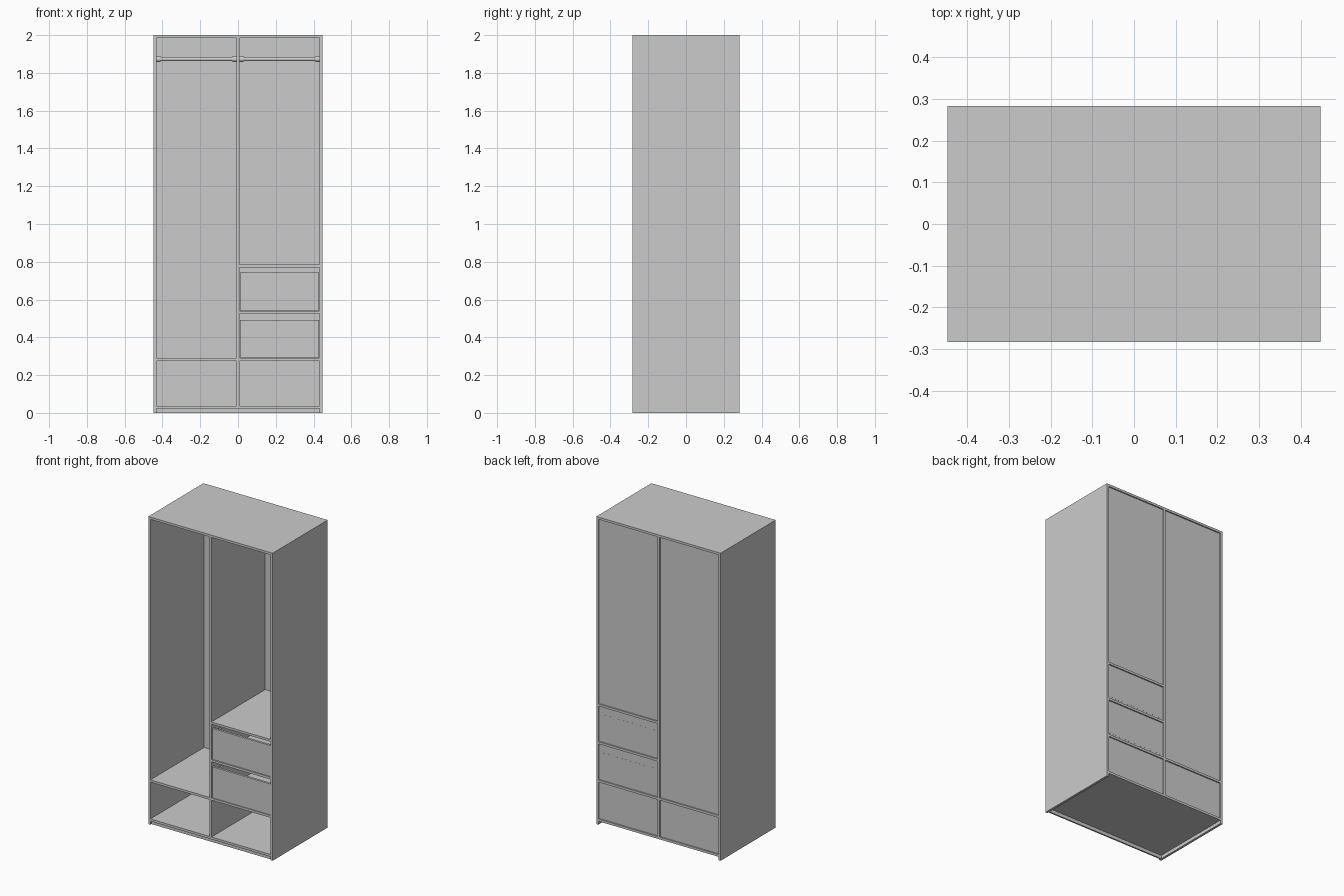
import bpy, math

if "Cube" in bpy.data.objects:
    bpy.data.objects.remove(bpy.data.objects["Cube"])

W, D, H, T = 0.447, 0.283, 2.0, 0.015   # half width, half depth, height, board thickness
FLOOR = 0.022                            # underside of the bottom board
IN = W - T                               # inner face of the sides
HT = T / 2


def box(name, x0, x1, y0, y1, z0, z1):
    bpy.ops.mesh.primitive_cube_add(size=1, location=((x0 + x1) / 2, (y0 + y1) / 2, (z0 + z1) / 2))
    o = bpy.context.object
    o.name = name
    o.scale = (x1 - x0, y1 - y0, z1 - z0)
    bpy.ops.object.transform_apply(location=False, rotation=False, scale=True)
    return o


def rod(name, x0, x1, z, r):
    bpy.ops.mesh.primitive_cylinder_add(vertices=32, radius=r, depth=x1 - x0,
                                        location=((x0 + x1) / 2, 0, z),
                                        rotation=(0, math.pi / 2, 0))
    o = bpy.context.object
    o.name = name
    bpy.ops.object.shade_smooth_by_angle()
    return o


# Carcass
box("top_board", -W, W, -D, D, H - T, H)
box("left_side", -W, -IN, -D, D, 0, H - T)
box("right_side", IN, W, -D, D, 0, H - T)
box("bottom_board", -IN, IN, -D, D, FLOOR, FLOOR + T)
box("centre_divider", -HT, HT, -D, D, FLOOR + T, H - T)
box("front_plinth", -IN, IN, -D + 0.01, -D + 0.02, 0, FLOOR)

# Back panels, slightly inset
back = D - 0.008
box("left_back_panel", -IN, -HT, back - 0.006, back, FLOOR + T, H - T)
box("right_back_panel", HT, IN, back - 0.006, back, FLOOR + T, H - T)

# Shelves
box("left_shelf", -IN, -HT, -D, D, 0.276, 0.291)
for i, z in enumerate((0.276, 0.525, 0.77)):
    box(f"right_shelf_{i + 1}", HT, IN, -D, D, z, z + T)

# Open-topped drawers
for i, z in enumerate((0.292, 0.542)):
    n = f"drawer_{i + 1}"
    x0, x1, y0, y1 = HT + 0.003, IN - 0.003, -D + 0.004, back + 0.0005
    zb, zt = z + 0.012, z + 0.178
    box(n + "_front", x0, x1, y0, y0 + T, z, z + 0.201)
    xa, xb = x0 + 0.006, x1 - 0.006
    box(n + "_left_wall", xa, xa + 0.012, y0 + T, y1, zb, zt)
    box(n + "_right_wall", xb - 0.012, xb, y0 + T, y1, zb, zt)
    box(n + "_back_wall", xa + 0.012, xb - 0.012, y1 - 0.012, y1, zb, zt)
    box(n + "_base", xa + 0.012, xb - 0.012, y0 + T, y1 - 0.012, zb, zb + 0.008)

# Hanging rails with end sockets
for side, x0, x1 in (("left", -IN, -HT), ("right", HT, IN)):
    rod(side + "_rail", x0 + 0.002, x1 - 0.002, 1.873, 0.011)
    rod(side + "_rail_socket_a", x0, x0 + 0.022, 1.873, 0.016)
    rod(side + "_rail_socket_b", x1 - 0.022, x1, 1.873, 0.016)
